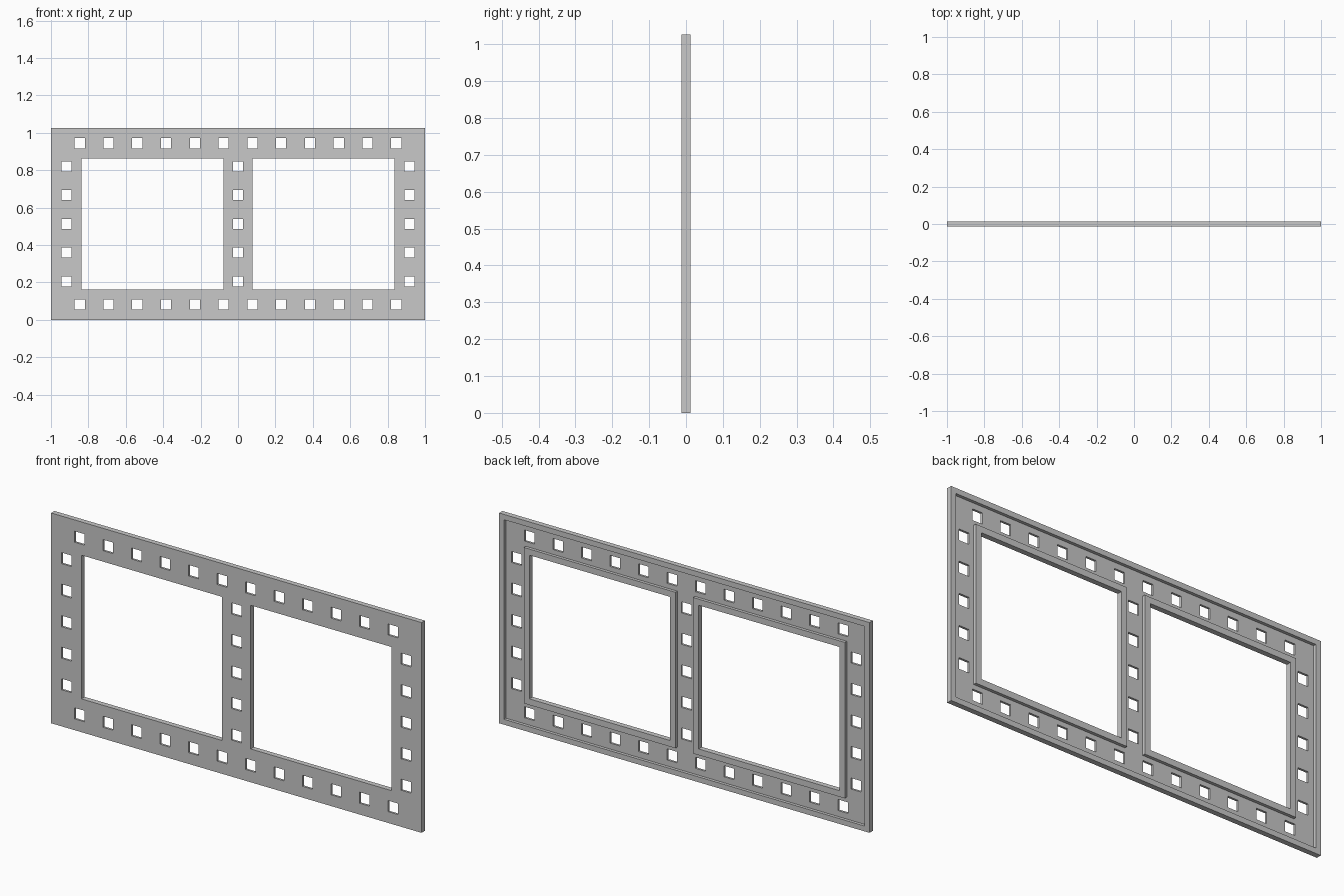
import bpy
import bmesh
from mathutils import Matrix, Vector

if "Cube" in bpy.data.objects:
    bpy.data.objects.remove(bpy.data.objects["Cube"], do_unlink=True)

# Overall sizes
HEIGHT = 1.026
MID_Z = HEIGHT / 2
FRONT, BACK = -0.0128, 0.0128
PLATE_BACK = -0.002
OUTER_RIM, OPENING_RIM = 0.026, 0.03
PITCH = 2 / 13
HOLE = 0.054
OPENING_X, OPENING_W, OPENING_H = 0.457, 0.759, 0.701

grey = bpy.data.materials.new("light_grey")
grey.use_nodes = True
grey.diffuse_color = (0.58, 0.58, 0.58, 1)
grey.node_tree.nodes["Principled BSDF"].inputs["Base Color"].default_value = grey.diffuse_color


def add_box(bm, x, z, width, height, y0, y1):
    size = Matrix.Diagonal((width, y1 - y0, height, 1))
    place = Matrix.Translation((x, (y0 + y1) / 2, z))
    bmesh.ops.create_cube(bm, size=1, matrix=place @ size)


def finish(bm, name):
    bmesh.ops.recalc_face_normals(bm, faces=bm.faces[:])
    mesh = bpy.data.meshes.new(name)
    bm.to_mesh(mesh)
    bm.free()
    mesh.materials.append(grey)
    obj = bpy.data.objects.new(name, mesh)
    bpy.context.collection.objects.link(obj)
    return obj


def rim(name, x, width, height, border):
    """Raised rectangular border behind the plate, given by its outer size."""
    bm = bmesh.new()
    loops = []
    for inset in (0, border):
        w, h = width / 2 - inset, height / 2 - inset
        loops.append([bm.verts.new((x + sx * w, PLATE_BACK, MID_Z + sz * h))
                      for sx, sz in ((-1, -1), (1, -1), (1, 1), (-1, 1))])
    outer, inner = loops
    for i in range(4):
        j = (i + 1) % 4
        bm.faces.new((outer[i], outer[j], inner[j], inner[i]))
    ring = bmesh.ops.extrude_face_region(bm, geom=bm.faces[:], use_keep_orig=True)
    moved = [g for g in ring["geom"] if isinstance(g, bmesh.types.BMVert)]
    bmesh.ops.translate(bm, verts=moved, vec=Vector((0, BACK - PLATE_BACK, 0)))
    return finish(bm, name)


# Thin front plate
bm = bmesh.new()
add_box(bm, 0, MID_Z, 2, HEIGHT, FRONT, PLATE_BACK)
plate = finish(bm, "perforated_plate")

# Cutter: two large openings and the rows of square holes
bm = bmesh.new()
for side in (-1, 1):
    add_box(bm, side * OPENING_X, MID_Z, OPENING_W, OPENING_H, -0.1, 0.1)
    for i in range(12):
        add_box(bm, (i - 5.5) * PITCH, MID_Z + side * 0.431, HOLE, HOLE, -0.1, 0.1)
for x in (-0.917, 0, 0.917):
    for i in range(-2, 3):
        add_box(bm, x, MID_Z + i * PITCH, HOLE, HOLE, -0.1, 0.1)
cutter = finish(bm, "hole_cutter")
cutter.hide_render = True

cut = plate.modifiers.new("holes", "BOOLEAN")
cut.operation = "DIFFERENCE"
cut.solver = "EXACT"
cut.object = cutter
bpy.context.view_layer.objects.active = plate
bpy.ops.object.modifier_apply(modifier=cut.name)
bpy.data.objects.remove(cutter, do_unlink=True)

# Raised borders on the back
rim("outer_rim", 0, 2, HEIGHT, OUTER_RIM)
for label, side in (("left", 1), ("right", -1)):
    rim(label + "_opening_rim", side * OPENING_X,
        OPENING_W + 2 * OPENING_RIM, OPENING_H + 2 * OPENING_RIM, OPENING_RIM)
